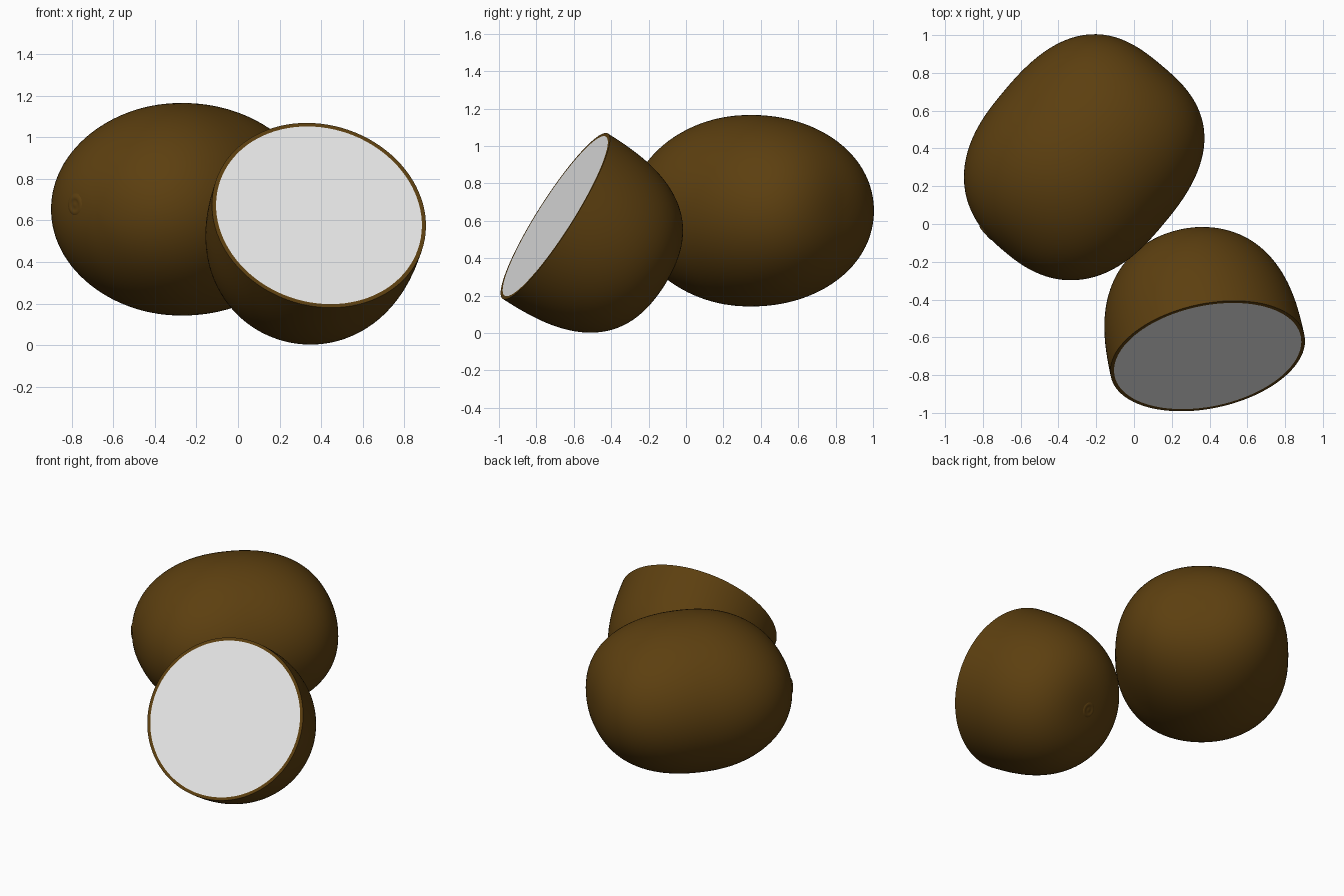
import bpy, bmesh, math
from mathutils import Vector, Matrix

if "Cube" in bpy.data.objects:
    bpy.data.objects.remove(bpy.data.objects["Cube"])


def material(name, rgb):
    m = bpy.data.materials.new(name)
    m.diffuse_color = (*rgb, 1)
    m.use_nodes = True
    m.node_tree.nodes["Principled BSDF"].inputs["Base Color"].default_value = m.diffuse_color
    return m


SKIN = material("brown skin", (0.108, 0.05, 0.005))
FLESH = material("pale flesh", (0.8, 0.8, 0.8))


def superellipse(radius, length, n, start, end, steps):
    """Profile points (r, z) swept evenly by polar angle."""
    pts = []
    for i in range(steps + 1):
        a = start + (end - start) * i / steps
        c, s = max(math.cos(a), 0), math.sin(a)
        k = ((c / radius) ** n + (abs(s) / length) ** n) ** (-1 / n)
        pts.append((k * c, k * s))
    return pts


def revolve(name, profile, centre, axis, mats, segs=96, flesh_below=None):
    """Spin a profile about local z, then point z along axis."""
    bm = bmesh.new()
    vs = [bm.verts.new((r, 0, z)) for r, z in profile]
    es = [bm.edges.new(p) for p in zip(vs, vs[1:])]
    bmesh.ops.spin(bm, geom=vs + es, cent=(0, 0, 0), axis=(0, 0, 1),
                   angle=math.tau, steps=segs, use_merge=True)
    bmesh.ops.remove_doubles(bm, verts=bm.verts, dist=1e-5)
    bmesh.ops.recalc_face_normals(bm, faces=bm.faces)
    if flesh_below is not None:
        for f in bm.faces:
            c = f.calc_center_median()
            if c.z < 1e-4 and c.xy.length < flesh_below:
                f.material_index = 1
    me = bpy.data.meshes.new(name)
    bm.to_mesh(me)
    bm.free()
    for m in mats:
        me.materials.append(m)
    ob = bpy.data.objects.new(name, me)
    bpy.context.collection.objects.link(ob)
    ob.matrix_world = (Matrix.Translation(centre) @
                       Vector(axis).to_track_quat('Z', 'Y').to_matrix().to_4x4())
    bpy.ops.object.select_all(action='DESELECT')
    ob.select_set(True)
    bpy.context.view_layer.objects.active = ob
    bpy.ops.object.shade_smooth_by_angle(angle=math.radians(40))
    return ob


def stem_scar(name, centre, axis):
    """Low ring with a small button in its middle."""
    prof = [(0, 0.003), (0.010, 0.002), (0.018, 0.000), (0.028, 0.002), (0.036, 0.004),
            (0.046, 0.001), (0.060, -0.008)]
    revolve(name, prof, centre, axis, [SKIN], 32)


# whole fruit lying on its side
centre = Vector((-0.27, 0.347, 0.654))
th = math.radians(50)
u = Vector((math.cos(th), math.sin(th), 0))
v = Vector((-math.sin(th), math.cos(th), 0))
whole = revolve("whole_fruit",
                superellipse(0.55, 0.645, 2.5, -math.pi / 2, math.pi / 2, 64),
                centre, u, [SKIN])
# flatter and rounder vertically, boxier sideways, blunter at the far end
for vert in whole.data.vertices:
    d = vert.co.normalized()
    r = d.xy.length
    up = (d.y / r) ** 2 if r > 1e-5 else 0.5
    n = 2.55 - 0.4 * up + 0.12 * d.z
    k = ((r / (0.55 - 0.038 * up)) ** n + (abs(d.z) / 0.645) ** n) ** (-1 / n)
    vert.co = d * k
stem_scar("whole_fruit_stem_scar", centre - u * 0.635 + v * 0.14 + Vector((0, 0, 0.02)),
          -u + v * 0.14)

# half fruit, cut face tilted up to the front
cut = Vector((0.39, -0.699, 0.625))
axis = Vector((-0.18, 0.83, -0.528)).normalized()
half = [(0, 0), (0.504, 0)] + superellipse(0.524, 0.685, 2.65, 0, math.pi / 2, 40)
revolve("half_fruit", half, cut, axis, [SKIN, FLESH], flesh_below=0.5)
stem_scar("half_fruit_stem_scar", cut + axis * 0.685, axis)
